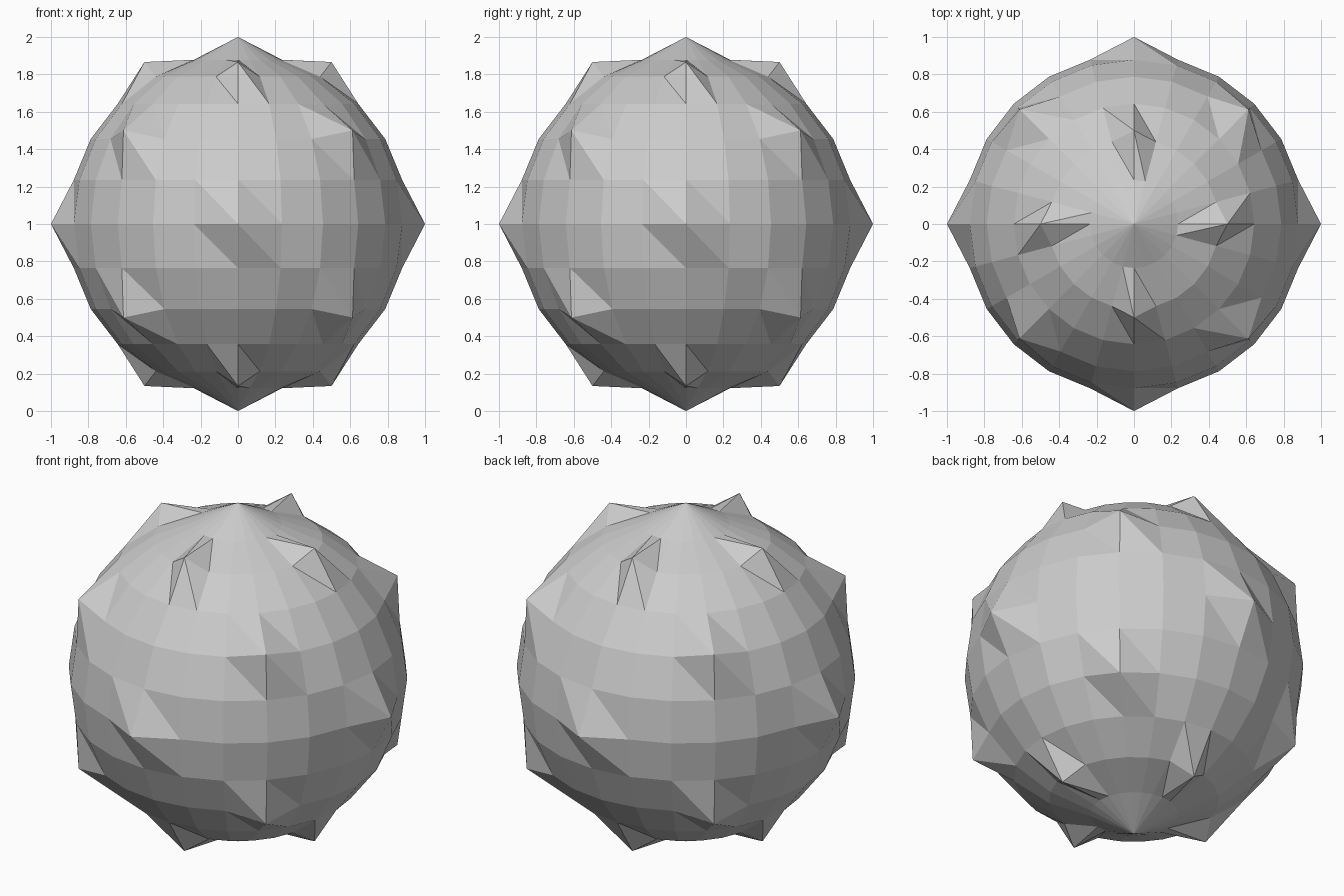
import bpy, bmesh
from math import radians, sin, cos
from mathutils import Vector

default = bpy.data.objects.get("Cube")
if default:
    bpy.data.objects.remove(default, do_unlink=True)

TIP = 1.0
BODY = TIP / 1.1

# Single grey material
grey = bpy.data.materials.new("plain_grey")
grey.use_nodes = True
colour = (0.6, 0.6, 0.6, 1)
grey.diffuse_color = colour
grey.node_tree.nodes["Principled BSDF"].inputs["Base Color"].default_value = colour

# Faceted ball in steps of 15 degrees
bm = bmesh.new()
bmesh.ops.create_uvsphere(bm, u_segments=24, v_segments=12, radius=BODY)
bmesh.ops.recalc_face_normals(bm, faces=bm.faces)

# Split every quad from its upper left to its lower right corner
for face in [f for f in bm.faces if len(f.verts) == 4]:
    for loop in face.loops:
        below = loop.link_loop_next
        level = loop.link_loop_prev
        if below.vert.co.z < loop.vert.co.z - 0.01 and abs(level.vert.co.z - loop.vert.co.z) < 0.01:
            bmesh.utils.face_split(face, loop.vert, below.link_loop_next.vert)
            break


def direction(latitude, longitude):
    a, b = radians(latitude), radians(longitude)
    return Vector((cos(a) * cos(b), cos(a) * sin(b), sin(a)))


# Spike directions: both poles, then rings of four
spikes = [direction(90, 0), direction(-90, 0)]
for latitude, start in ((0, 0), (60, 0), (-60, 0), (30, 45), (-30, 45)):
    spikes += [direction(latitude, start + 90 * i) for i in range(4)]

# Pull the matching corners out into spikes
bm.verts.ensure_lookup_table()
for spike in spikes:
    corner = min(bm.verts, key=lambda v: (v.co - spike * BODY).length)
    corner.co = spike * TIP

bmesh.ops.translate(bm, verts=bm.verts, vec=(0, 0, TIP))

mesh = bpy.data.meshes.new("spiked_ball")
bm.to_mesh(mesh)
bm.free()
mesh.materials.append(grey)
ball = bpy.data.objects.new("spiked_ball", mesh)
bpy.context.collection.objects.link(ball)
